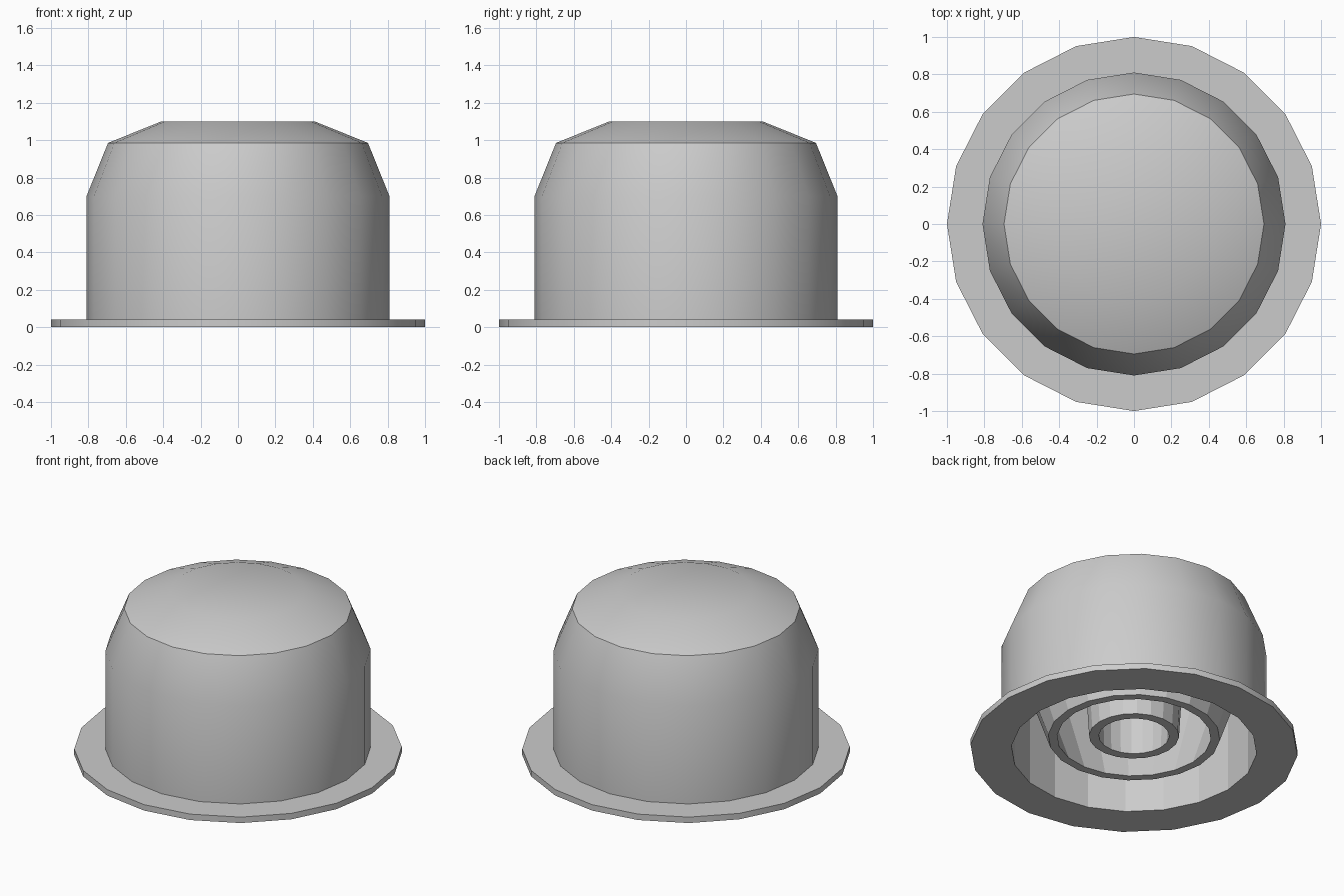
import bpy, bmesh, math

if "Cube" in bpy.data.objects:
    bpy.data.objects.remove(bpy.data.objects["Cube"])

SIDES = 20


def lathe(name, profile, closed=False, smooth_from=None):
    """Revolve an (r, z) profile; spans from smooth_from onward are smooth shaded."""
    bm = bmesh.new()
    rings = []
    for r, z in profile:
        if r == 0:
            rings.append([bm.verts.new((0, 0, z))] * SIDES)
        else:
            rings.append([bm.verts.new((r * math.cos(2 * math.pi * i / SIDES),
                                        r * math.sin(2 * math.pi * i / SIDES), z))
                          for i in range(SIDES)])
    count = len(rings) if closed else len(rings) - 1
    for s in range(count):
        a, b = rings[s], rings[(s + 1) % len(rings)]
        for i in range(SIDES):
            j = (i + 1) % SIDES
            corners = list(dict.fromkeys((a[i], a[j], b[j], b[i])))
            face = bm.faces.new(corners)
            face.smooth = smooth_from is not None and s >= smooth_from
    bmesh.ops.recalc_face_normals(bm, faces=bm.faces[:])
    for e in bm.edges:
        e.smooth = e.calc_face_angle(0) < math.radians(30)
    mesh = bpy.data.meshes.new(name)
    bm.to_mesh(mesh)
    bm.free()
    obj = bpy.data.objects.new(name, mesh)
    bpy.context.collection.objects.link(obj)
    return obj


# Hollow cap: faceted cavity first, then smooth flange, wall and crown
lathe("cap_shell", [
    (0, 1.04), (0.38, 1.04), (0.64, 0.94), (0.75, 0.69), (0.75, 0),
    (1.0, 0), (1.0, 0.04), (0.81, 0.04), (0.81, 0.70),
    (0.695, 0.985), (0.41, 1.10), (0, 1.10)], smooth_from=5)

# Flared inner ring, joining the cavity wall near the shoulder
lathe("inner_ring", [(0.525, 0.09), (0.735, 0.70), (0.68, 0.70), (0.47, 0.09)],
      closed=True)

# Slightly tapered centre tube running up to the crown
lathe("centre_tube", [(0.275, 0.10), (0.33, 1.05), (0.24, 1.05), (0.215, 0.10)],
      closed=True)
